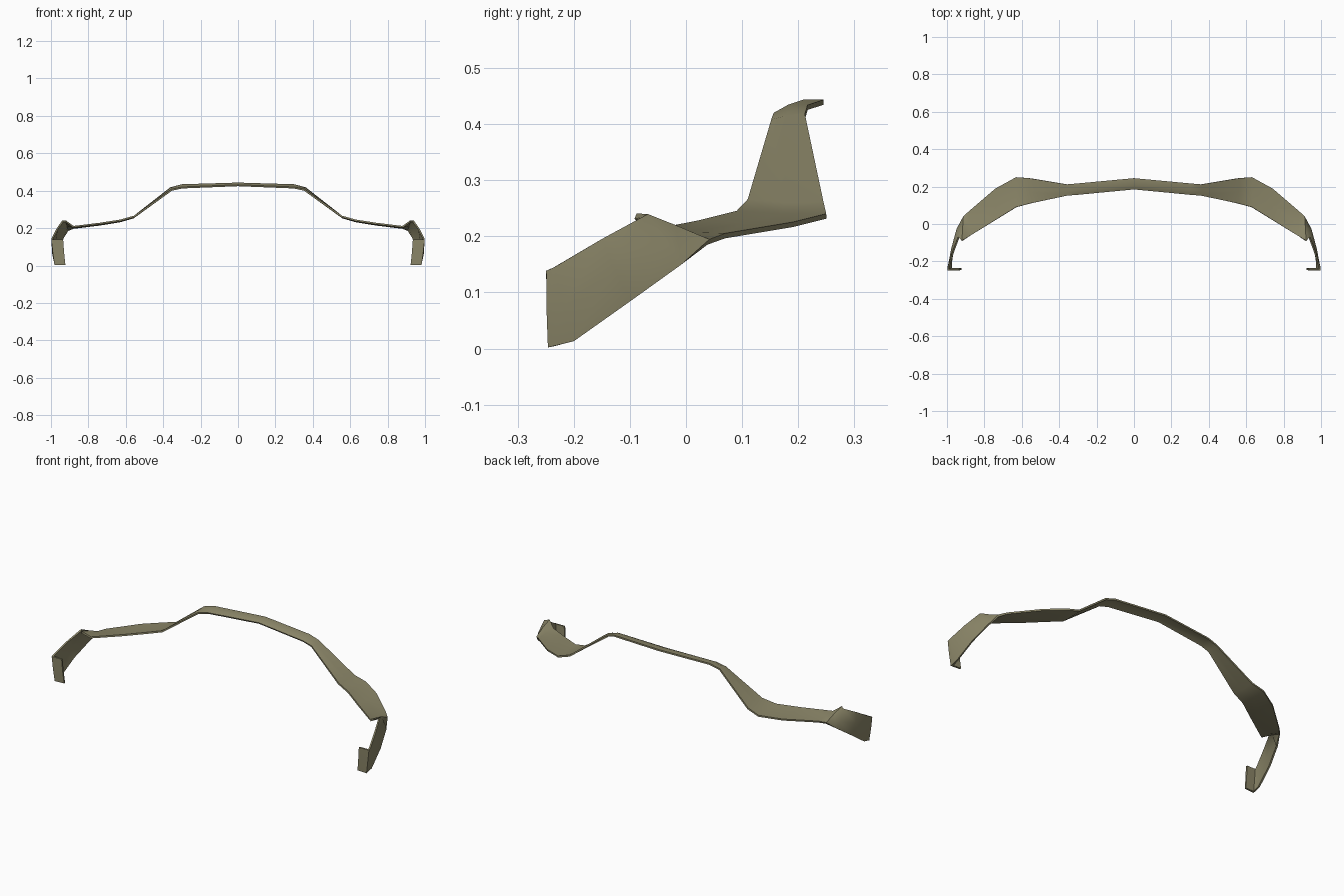
import bpy, bmesh

if "Cube" in bpy.data.objects:
    bpy.data.objects.remove(bpy.data.objects["Cube"])

# Cross-sections of the right half, from centre to tip: front edge, middle, rear edge
SECTIONS = [
    ((0, .187, .428), (0, .21, .439), (0, .245, .439)),
    ((.30, .158, .416), (.30, .183, .430), (.30, .217, .430)),
    ((.355, .153, .404), (.36, .18, .411), (.36, .212, .414)),
    ((.555, .110, .262), (.56, .175, .256), (.56, .245, .258)),
    ((.63, .09, .241), (.63, .17, .236), (.63, .25, .236)),
    ((.74, .022, .224), (.74, .10, .218), (.74, .19, .221)),
    ((.88, -.065, .207), (.88, 0, .203), (.88, .07, .201)),
    ((.92, -.09, .236), (.915, -.02, .215), (.91, .04, .190)),
    ((.937, -.07, .237), (.945, -.03, .18), (.935, -.01, .149)),
    ((.967, -.15, .195), (.972, -.13, .145), (.963, -.10, .085)),
    ((.993, -.235, .145), (.99, -.22, .07), (.977, -.20, .014)),
    ((.993, -.245, .139), (.986, -.244, .07), (.977, -.241, .003)),
    ((.935, -.245, .139), (.93, -.243, .07), (.923, -.24, .004)),
]

# Trim strip: lofted half, mirrored and thickened
bm = bmesh.new()
rows = [[bm.verts.new(p) for p in section] for section in SECTIONS]
for r0, r1 in zip(rows, rows[1:]):
    for i in range(2):
        bm.faces.new((r0[i], r1[i], r1[i + 1], r0[i + 1]))
mesh = bpy.data.meshes.new("trim_strip")
bm.to_mesh(mesh)
bm.free()
strip = bpy.data.objects.new("trim_strip", mesh)
bpy.context.collection.objects.link(strip)

mirror = strip.modifiers.new("mirror", 'MIRROR')
mirror.use_clip = True
shell = strip.modifiers.new("thickness", 'SOLIDIFY')
shell.thickness = 0.009
shell.offset = 0
shell.use_even_offset = True

# Olive finish
mat = bpy.data.materials.new("olive")
mat.diffuse_color = (0.26, 0.24, 0.14, 1)
mat.use_nodes = True
mat.node_tree.nodes["Principled BSDF"].inputs["Base Color"].default_value = mat.diffuse_color
mesh.materials.append(mat)

# Smooth bends, sharp rim
bpy.context.view_layer.objects.active = strip
strip.select_set(True)
bpy.ops.object.modifier_apply(modifier="mirror")
bpy.ops.object.modifier_apply(modifier="thickness")
bpy.ops.object.shade_smooth_by_angle(angle=0.9)
